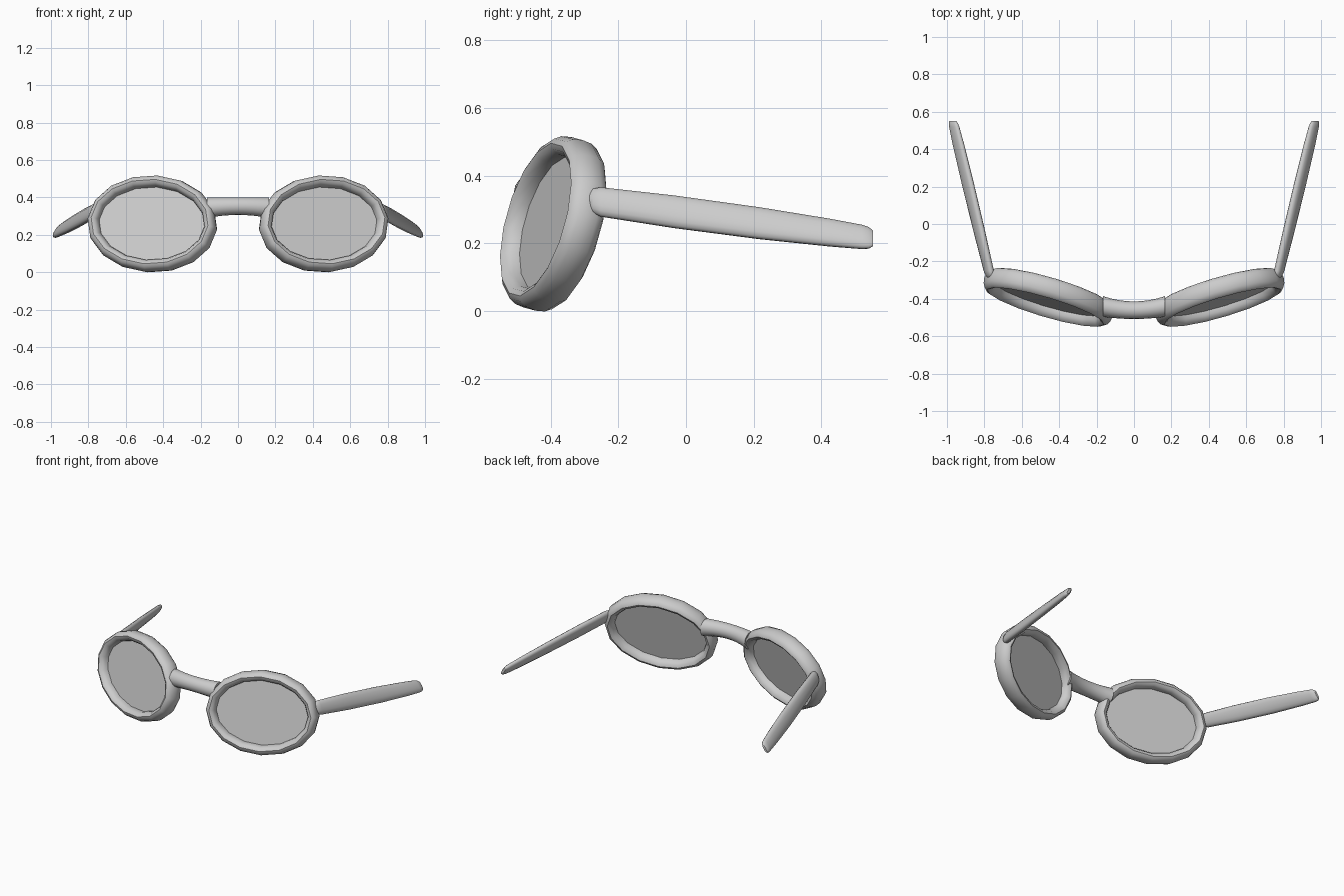
import bpy, bmesh
from math import sin, cos, pi, radians
from mathutils import Vector, Matrix

if "Cube" in bpy.data.objects:
    bpy.data.objects.remove(bpy.data.objects["Cube"])


def loft(name, rings, closed=False, mirror=False):
    """Skin a list of point rings; cap the ends unless closed."""
    bm = bmesh.new()
    rows = [[bm.verts.new(p) for p in r] for r in rings]
    n, m = len(rows), len(rows[0])
    for i in range(n if closed else n - 1):
        a, b = rows[i], rows[(i + 1) % n]
        for j in range(m):
            k = (j + 1) % m
            bm.faces.new((a[j], a[k], b[k], b[j]))
    if not closed:
        bm.faces.new(rows[0])
        bm.faces.new(rows[-1])
    bmesh.ops.recalc_face_normals(bm, faces=bm.faces)
    me = bpy.data.meshes.new(name)
    bm.to_mesh(me)
    bm.free()
    ob = bpy.data.objects.new(name, me)
    bpy.context.collection.objects.link(ob)
    if mirror:
        ob.modifiers.new("mirror", 'MIRROR')
    bpy.ops.object.select_all(action='DESELECT')
    ob.select_set(True)
    bpy.context.view_layer.objects.active = ob
    bpy.ops.object.shade_smooth_by_angle(angle=radians(50))
    return ob


def oval(c, u, v, n, power=1.0):
    """Oval section; power < 1 makes it boxier."""
    def f(t):
        return abs(t) ** power * (1 if t > 0 else -1)
    return [Vector(c) + Vector(u) * f(cos(2 * pi * i / n)) + Vector(v) * f(sin(2 * pi * i / n))
            for i in range(n)]


# Frame of one lens: wrapped backwards at the outside, top leaning back
centre = Vector((0.458, -0.392, 0.258))
yaw, tilt, roll = radians(16), radians(13), radians(4)
rot = Matrix.Rotation(yaw, 3, 'Z') @ Matrix.Rotation(-tilt, 3, 'X') @ Matrix.Rotation(-roll, 3, 'Y')
A, B = 0.327, 0.232
U, N, V = rot.col[0], rot.col[1], rot.col[2]

# Rim: 16-sided oval ring with a deep rounded section
rings = []
for i in range(16):
    t = 2 * pi * i / 16
    c = centre + U * A * cos(t) + V * B * sin(t)
    out = (U * B * cos(t) + V * A * sin(t)).normalized()
    rings.append(oval(c, out * 0.032, N * 0.056, 12))
loft("rim", rings, closed=True, mirror=True)

# Lens: thin disc in the middle of the rim
loft("lens", [oval(centre + N * d, U * (A - 0.008), V * (B - 0.008), 32) for d in (-0.006, 0.006)],
     mirror=True)

# Bridge: short tube bowed forwards
rings = []
for i in range(9):
    s = -1 + i / 4
    r = 0.047 + 0.008 * s * s
    rings.append(oval((0.165 * s, -0.461 + 0.02 * s * s, 0.353 - 0.008 * s * s),
                      (0, r, 0), (0, 0, r), 16))
loft("bridge", rings)

# Temple arm: flattened bar leaning outwards, rounded at both ends
start, end = Vector((0.768, -0.285, 0.327)), Vector((0.969, 0.552, 0.215))
stations = [(0.0, 0.026, 0.014), (0.012, 0.038, 0.020), (0.04, 0.046, 0.023), (0.3, 0.052, 0.024),
            (0.6, 0.052, 0.023), (0.85, 0.046, 0.021), (0.96, 0.041, 0.018),
            (0.985, 0.037, 0.015), (1.0, 0.028, 0.008)]
rings = []
for f, h, w in stations:
    lean = radians(20 + 14 * f)
    rings.append(oval(start.lerp(end, f), (cos(lean) * w, 0, sin(lean) * w),
                      (-sin(lean) * h, 0, cos(lean) * h), 16, 0.9))
loft("temple_arm", rings, mirror=True)
